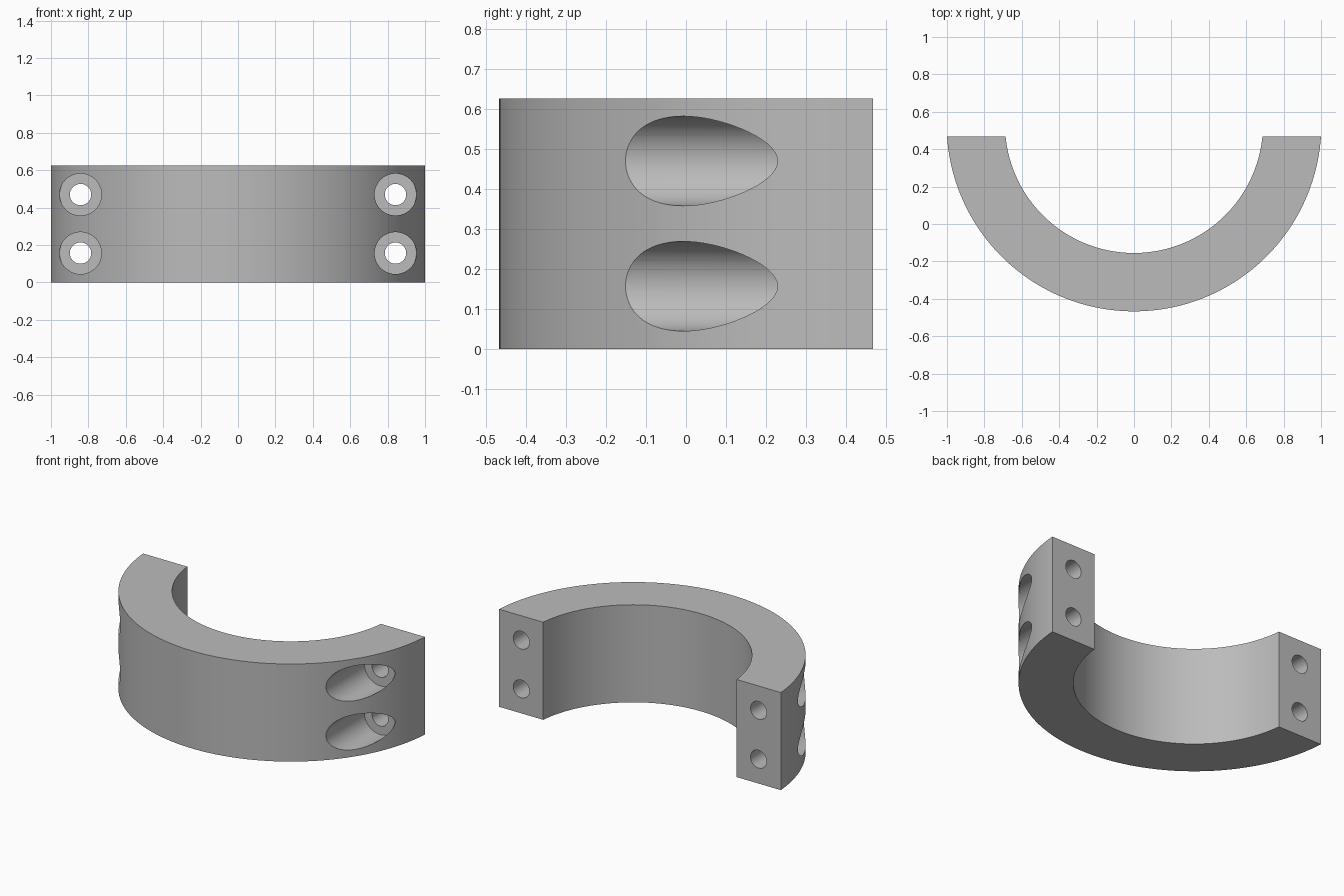
import bpy, bmesh, math

cube = bpy.data.objects.get("Cube")
if cube:
    bpy.data.objects.remove(cube, do_unlink=True)

HEIGHT = 0.626
CUT_Y = 0.467        # flat mating faces
CENTRE_Y = 0.535     # axis of the ring
OUTER, INNER = 1.002, 0.69
SEGMENTS = 96

steel = bpy.data.materials.new("grey metal")
steel.use_nodes = True
grey = (0.5, 0.5, 0.5, 1)
steel.diffuse_color = grey
steel.node_tree.nodes["Principled BSDF"].inputs["Base Color"].default_value = grey


def arc(radius):
    """Arc below the mating plane, running from -x to +x."""
    tilt = math.asin((CENTRE_Y - CUT_Y) / radius)
    start, sweep = math.pi + tilt, math.pi - 2 * tilt
    angles = [start + sweep * i / SEGMENTS for i in range(SEGMENTS + 1)]
    return [(radius * math.cos(a), CENTRE_Y + radius * math.sin(a)) for a in angles]


# Half ring body
bm = bmesh.new()
outline = arc(OUTER) + arc(INNER)[::-1]
base = bm.faces.new([bm.verts.new((x, y, 0)) for x, y in outline])
top = bmesh.ops.extrude_face_region(bm, geom=[base])["geom"]
bmesh.ops.translate(bm, vec=(0, 0, HEIGHT),
                    verts=[v for v in top if isinstance(v, bmesh.types.BMVert)])
bmesh.ops.recalc_face_normals(bm, faces=bm.faces)
mesh = bpy.data.meshes.new("clamp_half")
bm.to_mesh(mesh)
bm.free()
clamp = bpy.data.objects.new("clamp_half", mesh)
bpy.context.collection.objects.link(clamp)
mesh.materials.append(steel)


def drill(name, radius, x, z, y0, y1):
    """Cut a round hole along y."""
    bpy.ops.mesh.primitive_cylinder_add(
        vertices=64, radius=radius, depth=y1 - y0,
        location=(x, (y0 + y1) / 2, z), rotation=(math.pi / 2, 0, 0))
    cutter = bpy.context.object
    cutter.name = name
    cutter.data.materials.append(steel)
    mod = clamp.modifiers.new(name, 'BOOLEAN')
    mod.operation, mod.solver, mod.object = 'DIFFERENCE', 'EXACT', cutter
    bpy.context.view_layer.objects.active = clamp
    bpy.ops.object.modifier_apply(modifier=name)
    bpy.data.objects.remove(cutter, do_unlink=True)


# Counterbored bolt holes
for x in (-0.842, 0.842):
    for z in (HEIGHT * 0.25, HEIGHT * 0.75):
        drill("counterbore", 0.112, x, z, -0.6, 0.238)
        drill("bolt_hole", 0.057, x, z, 0.1, 0.6)

# Smooth curved walls, crisp edges
bpy.ops.object.select_all(action='DESELECT')
clamp.select_set(True)
bpy.context.view_layer.objects.active = clamp
bpy.ops.object.shade_smooth_by_angle(angle=math.radians(25))
